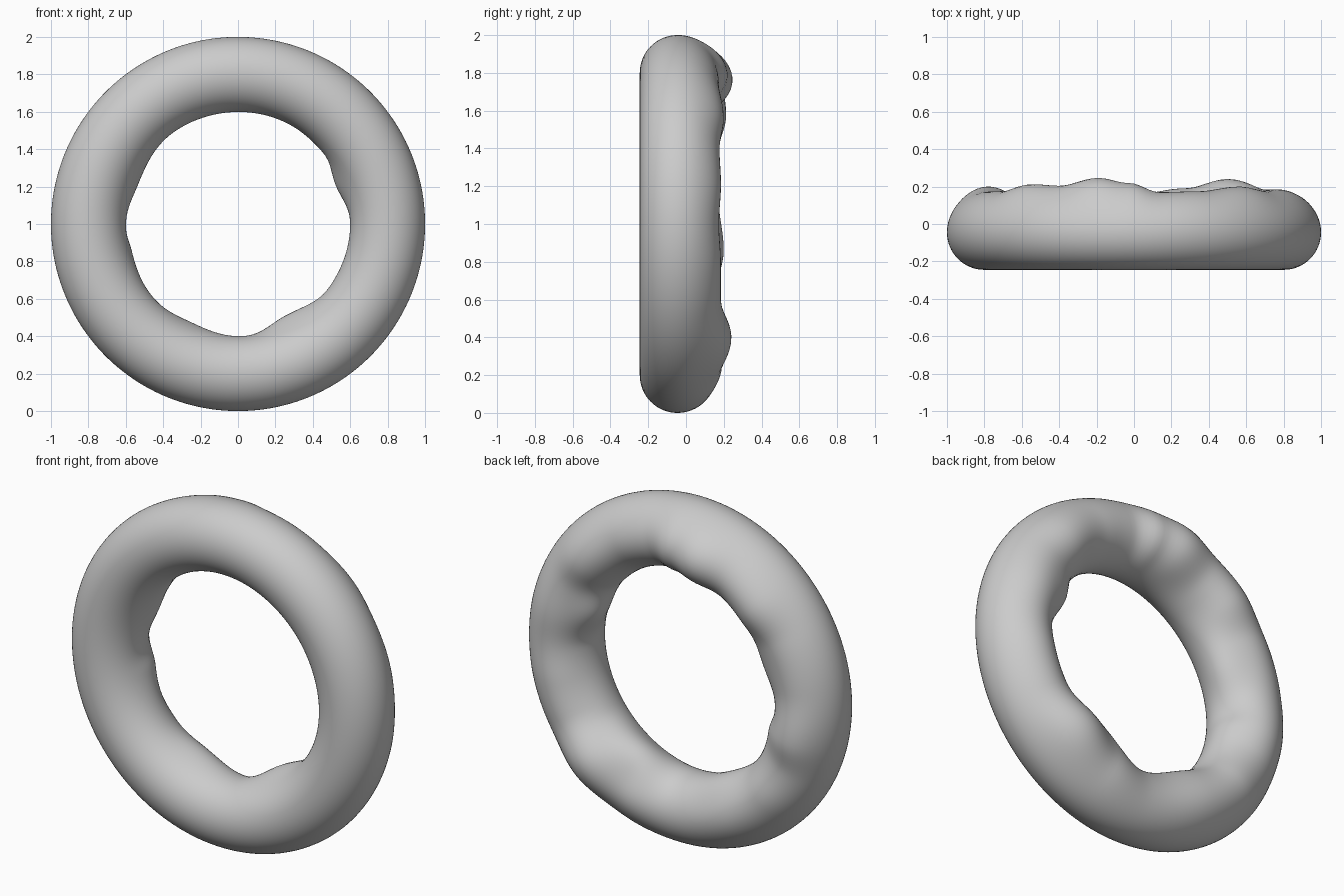
import bpy, bmesh, math

if "Cube" in bpy.data.objects:
    bpy.data.objects.remove(bpy.data.objects["Cube"])

R, r, CY = 0.8, 0.2, -0.045
NU, NV = 180, 64

# lump height round the ring: (angle in degrees, height)
BACK = [(0, .02), (15, .03), (30, .022), (45, .045), (65, .02), (80, .015), (92, .065),
        (104, .092), (120, .05), (133, .058), (150, .02), (170, .018), (190, .045),
        (205, .012), (222, .03), (240, .035), (270, .005), (290, .035), (310, .085),
        (330, .03), (345, .03)]
INNER = [(0, .0), (22, .05), (40, .01), (70, .0), (125, .0), (158, .035), (182, .0),
         (194, .02), (222, .0), (245, .025), (272, .0), (297, .06), (325, .01)]


def height(table, a):
    # periodic cosine interpolation
    pts = table + [(table[0][0] + 360, table[0][1])]
    for (a0, h0), (a1, h1) in zip(pts, pts[1:]):
        if a0 <= a <= a1:
            t = (1 - math.cos(math.pi * (a - a0) / (a1 - a0))) / 2
            return h0 + (h1 - h0) * t
    return 0


def bell(x, centre, width):
    return math.exp(-((x - centre) / width) ** 2)


# ring with a smooth front and a lumpy back
bm = bmesh.new()
rings = []
for i in range(NU):
    a = 360 * i / NU
    th = math.radians(a)
    hb, hi = height(BACK, a), height(INNER, a)
    loop = []
    for j in range(NV):
        p = 360 * j / NV          # 0 outside, 90 back, 180 inside, 270 front
        ph = math.radians(p)
        d = r + hb * bell(p, 95, 42) + hi * bell(p, 155, 32)
        rad = R + d * math.cos(ph)
        loop.append(bm.verts.new((rad * math.cos(th), CY + d * math.sin(ph),
                                  1 + rad * math.sin(th))))
    rings.append(loop)
for i in range(NU):
    A, B = rings[i], rings[(i + 1) % NU]
    for j in range(NV):
        k = (j + 1) % NV
        bm.faces.new((A[j], A[k], B[k], B[j]))
bmesh.ops.recalc_face_normals(bm, faces=bm.faces)
for f in bm.faces:
    f.smooth = True
mesh = bpy.data.meshes.new("lumpy_ring")
bm.to_mesh(mesh)
bm.free()
bpy.context.collection.objects.link(bpy.data.objects.new("lumpy_ring", mesh))
